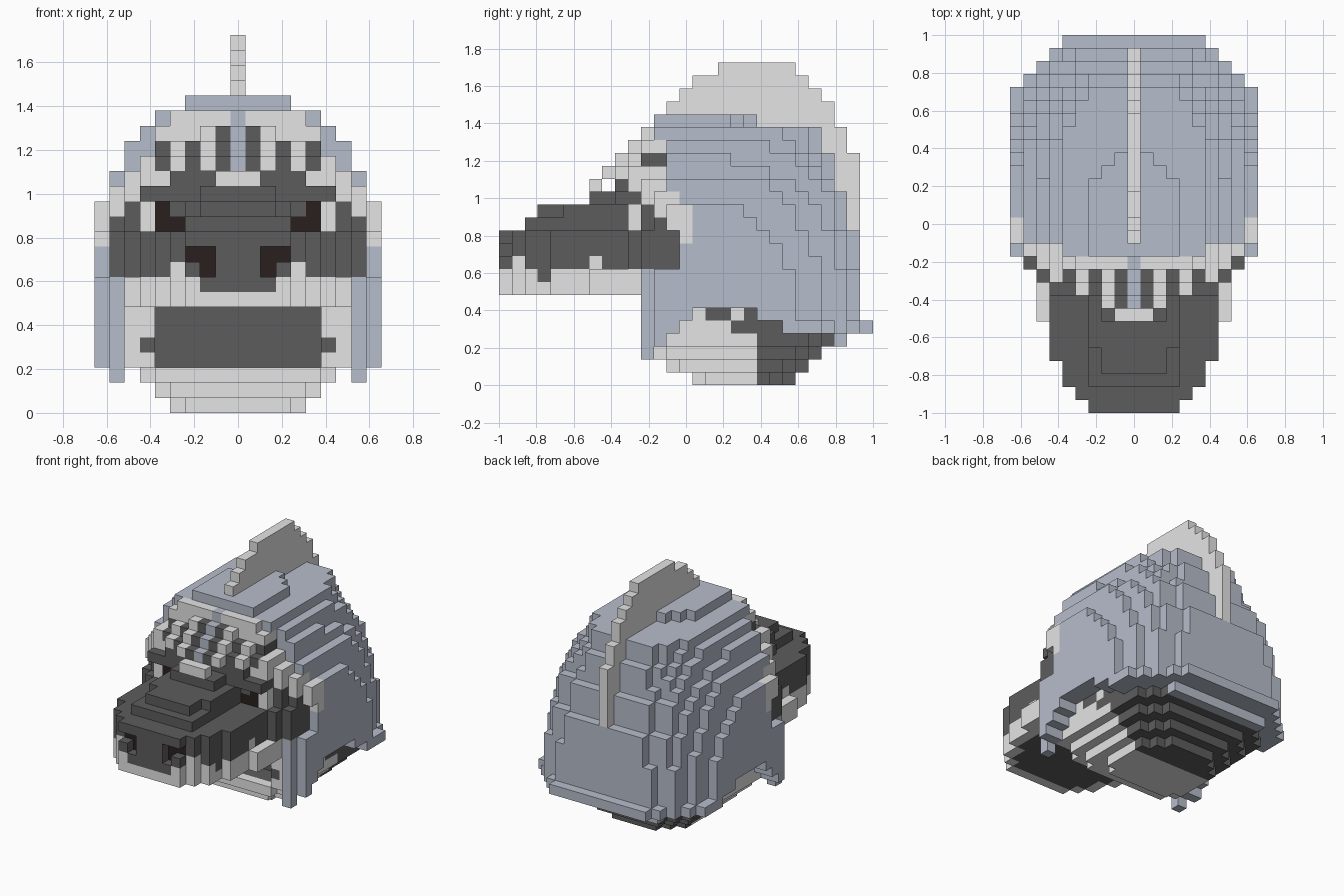
import bpy, bmesh
from mathutils import Vector

if "Cube" in bpy.data.objects:
    bpy.data.objects.remove(bpy.data.objects["Cube"])

U = 2 / 29                      # size of one cube
COLOURS = {"slate_blue": (0.47, 0.51, 0.60), "pale_grey": (0.78, 0.78, 0.78),
           "charcoal": (0.108, 0.108, 0.108), "dark_brown": (0.022, 0.014, 0.013)}
BLUE, PALE, DARK, BROWN = range(4)
mats = []
for name, rgb in COLOURS.items():
    m = bpy.data.materials.new(name)
    m.diffuse_color = (*rgb, 1)
    m.use_nodes = True
    m.node_tree.nodes["Principled BSDF"].inputs["Base Color"].default_value = m.diffuse_color
    mats.append(m)

cells = {}                      # (i, j, k) -> (part, colour); i across, j front to back, k up


def put(part, col, i, j, k):
    """Place a cube and its mirror image."""
    cells[(i, j, k)] = cells[(-i, j, k)] = (part, col)


def fill(part, col, i0, i1, j0, j1, k0, k1):
    for i in range(i0, i1 + 1):
        for j in range(j0, j1 + 1):
            for k in range(k0, k1 + 1):
                put(part, col, i, j, k)


# Helmet: rounded layers, each with a half width and a back limit
widths = [9.5] * 7 + [9.4, 9.3, 9.2, 9.1, 8.7, 8.5, 7.5, 7, 6.5, 5.6, 3.7]
backs = [27] * 9 + [26] * 3 + [25] * 3 + [24] * 2 + [19]
for k in range(3, 21):
    w, b = widths[k - 3], backs[k - 3]
    for i in range(10):
        for j in range(11, b + 1):
            back = max(0, j - 14) / (b - 13.5)
            outside = (i / w) ** 3 + back ** 3 > (1.105 if k < 9 else 1.02)
            if (i + j > 20 or i > w) if k == 20 else outside:
                continue
            front = 12 if k == 20 else 13 if k >= 9 else 12 if i == 9 else 11 if i == 8 else 15
            if i == 9 and k in (9, 10, 11):
                front = 14
            opening = (k == 3 and j > 12) or (k == 4 and j > 13) or (k == 5 and 14 < j < 20)
            if j < front or (opening and (i > 7 or k < 5)) or (k < 5 and i < 8):
                continue
            temple = i == 9 and k >= 11 and j <= 14
            put("helmet", PALE if temple else BLUE, i, j, k)
fill("helmet", BLUE, 8, 8, 11, 11, 2, 2)          # cheek guard tips

# Rim around the back of the helmet
for i in range(10):
    for j in range(19, 29):
        if i + j <= 33 and (i < 8 or j > 21):
            put("helmet_rim", BLUE, i, j, 4)
fill("helmet_rim", BLUE, 0, 5, 26, 26, 3, 3)

# Crest: thin fin along the middle
for k in range(11, 25):
    j0 = {24: 17, 23: 15, 22: 14, 21: 13}.get(k, 18)
    j1 = {24: 22, 23: 23, 22: 24, 21: 25, 20: 25, 19: 26, 18: 26}.get(k, 27)
    fill("crest", PALE, 0, 0, j0, j1, k, k)
fill("helmet", BLUE, 0, 0, 27, 27, 11, 11)

# Jaw: stepped bowl, pale in front and dark at the back
for k, w, j0, j1 in ((0, 4, 15, 22), (1, 5, 13, 23), (2, 6, 12, 24), (3, 7, 12, 25),
                     (4, 7, 12, 25), (5, 7, 12, 25), (6, 7, 12, 20)):
    for i in range(w + 1):
        for j in range(j0, j1 + 1):
            if i + j > j1 + w - 2 or (k > 2 and i < 6 and j < 15):
                continue
            if k == 4 and j > 21:
                continue
            if i == w and j == j0 and k < 3:
                continue
            dark = j >= 20 or (k == 5 and j in (16, 17, 19)) or (k == 4 and j >= 18)
            put("jaw", DARK if dark else PALE, i, j, k)
fill("mouth", DARK, 0, 5, 15, 16, 3, 6)
put("mouth", DARK, 6, 12, 4)

# Face behind the muzzle, with cheeks
fill("face", DARK, 0, 6, 10, 13, 7, 14)
fill("face", DARK, 7, 7, 10, 13, 9, 11)
fill("face", DARK, 7, 7, 11, 13, 12, 13)
fill("face", DARK, 8, 8, 11, 13, 9, 11)
fill("face", DARK, 8, 8, 12, 13, 12, 12)
fill("face", PALE, 8, 8, 12, 13, 13, 14)
fill("face", PALE, 7, 7, 11, 12, 14, 15)
fill("face", PALE, 7, 7, 10, 13, 7, 8)
fill("face", PALE, 6, 6, 10, 10, 12, 13)


# Muzzle: pale lip, dark snout narrowing upwards
def muzzle_width(j, k):
    w = [3, 4, 5, 5][j] if j < 4 else 6
    if k <= 8:
        return 7 if j >= 7 else w
    if k == 12:
        return 3
    if k == 13:
        return 2 if j < 5 else 3
    return 2 if k == 14 else w


for k in range(7, 15):
    start = {12: 2, 13: 3, 14: 7}.get(k, 0)
    for j in range(start, 11):
        for i in range(muzzle_width(j, k) + 1):
            front_dark = k == 8 and i <= 2 and j < 2
            if j < 10 or (k < 12 and i < 7) or i < 4:
                put("muzzle", DARK if k > 8 or front_dark else PALE, i, j, k)
put("muzzle", DARK, 5, 3, 8)
put("muzzle", PALE, 4, 1, 9)                      # pale lip points
put("muzzle", PALE, 6, 7, 9)
put("muzzle", PALE, 6, 10, 9)

# Recessed nostrils, and eyes
for i, k in ((2, 10), (3, 10), (2, 9)):
    del cells[(i, 0, k)], cells[(-i, 0, k)]
    put("nostrils", BROWN, i, 1, k)
fill("eyes", BROWN, 4, 5, 10, 10, 12, 12)
put("eyes", BROWN, 5, 10, 13)

# Brow: sloping rows of striped hair under the helmet edge
fill("brow", DARK, 0, 4, 9, 13, 15, 15)
fill("brow", DARK, 3, 6, 9, 13, 14, 14)
fill("brow", PALE, 5, 6, 10, 13, 15, 15)
fill("brow", PALE, 0, 1, 7, 7, 15, 15)
for k, start, w in ((16, 8, 6), (17, 9, 5), (18, 10, 5), (19, 11, 4)):
    for i in range(w + 1):
        lag = 0 if i <= 2 else 1 if i <= 4 else 2
        first = min(11 if k == 19 or i < 6 else 12, start + lag)
        for j in range(first, 13):
            stripe = i % 2 and (k <= 17 or (i == 1 and k == 18))
            col = BLUE if i == 0 or (k == 19 and j == 12) else DARK if stripe else PALE
            put("brow", col, i, j, k)
fill("helmet", BLUE, 6, 6, 13, 13, 17, 18)
fill("helmet", BLUE, 7, 7, 13, 13, 16, 16)
fill("helmet", BLUE, 5, 5, 12, 13, 19, 19)

# Each outer cube side: direction plus its two edge directions
SIDES = []
for axis in range(3):
    for s in (1, -1):
        n, a, b = Vector(), Vector(), Vector()
        n[axis], a[(axis + 1) % 3], b[(axis + 2) % 3] = s, 1, s
        SIDES.append((n, a, b))


def build(part):
    """Make one object from the exposed sides of a part's cubes."""
    bm, verts = bmesh.new(), {}

    def vert(p):
        key = tuple(round(c * 2) for c in p)
        if key not in verts:
            verts[key] = bm.verts.new(p * U + Vector((0, -1, 0)))
        return verts[key]

    for (i, j, k), (name, col) in cells.items():
        if name != part:
            continue
        c = Vector((i, j + 0.5, k + 0.5))
        for n, a, b in SIDES:
            if (i + int(n.x), j + int(n.y), k + int(n.z)) in cells:
                continue
            f = bm.faces.new([vert(c + (n + a * u + b * v) / 2)
                              for u, v in ((-1, -1), (1, -1), (1, 1), (-1, 1))])
            # dark roof and floor of the mouth
            roof = part in ("muzzle", "face") and n.z < 0 and k == 7 and j > 0 \
                and abs(i) < muzzle_width(min(j, 10), 9)
            floor = part == "jaw" and n.z > 0 and k == 2 and abs(i) < 6 and j > 12
            f.material_index = DARK if roof or floor else col
    me = bpy.data.meshes.new(part)
    bm.to_mesh(me)
    bm.free()
    for m in mats:
        me.materials.append(m)
    bpy.context.collection.objects.link(bpy.data.objects.new(part, me))


for part in sorted({p for p, _ in cells.values()}):
    build(part)
